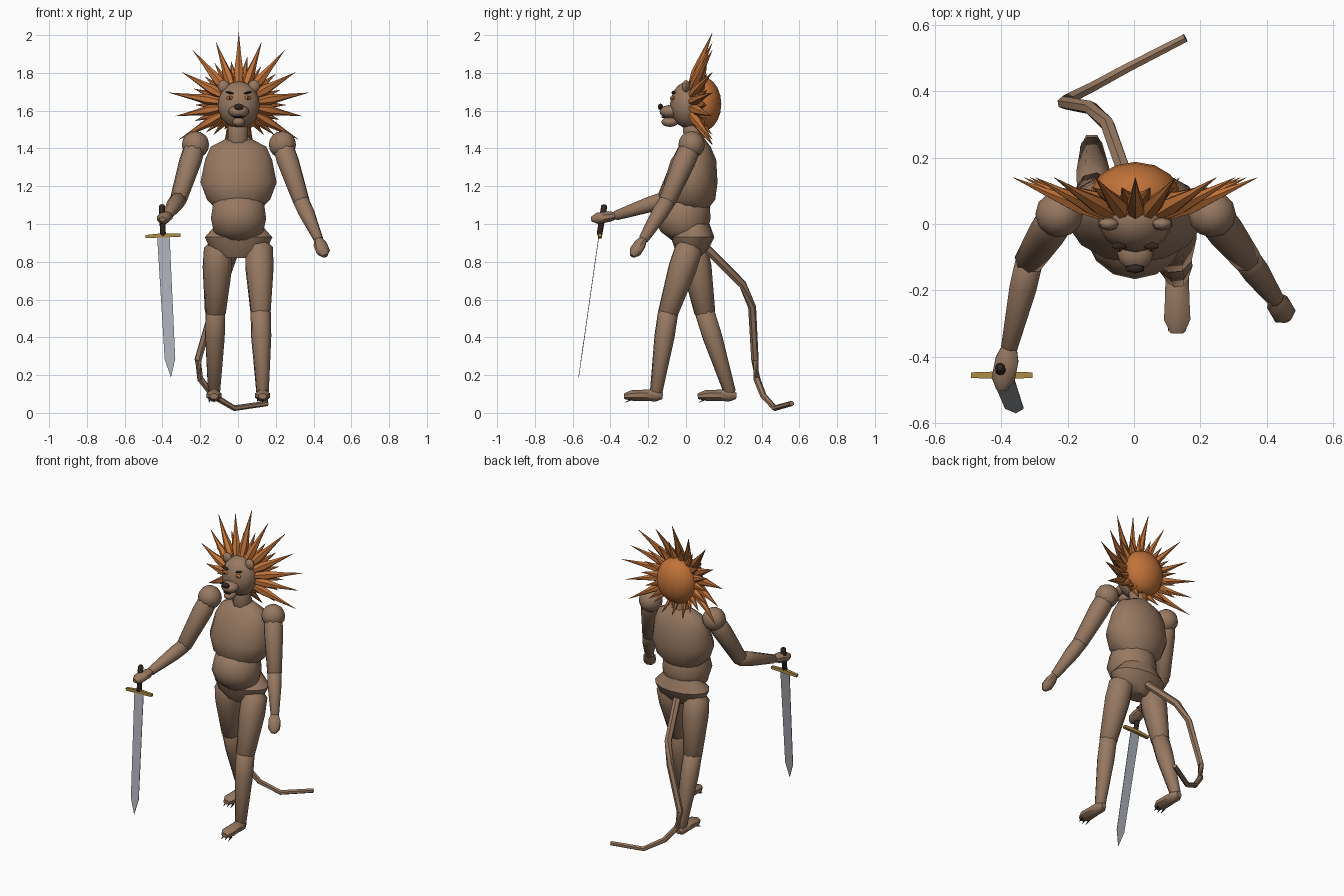
import bpy, bmesh, math
from mathutils import Vector, Matrix

cube = bpy.data.objects.get("Cube")
if cube:
    bpy.data.objects.remove(cube)


def material(name, rgb):
    m = bpy.data.materials.new(name)
    m.use_nodes = True
    m.diffuse_color = (*rgb, 1)
    m.node_tree.nodes["Principled BSDF"].inputs["Base Color"].default_value = (*rgb, 1)
    return m


FUR = material("brown fur", (0.31, 0.19, 0.12))
MANE = material("orange mane", (0.53, 0.17, 0.04))
DARK = material("dark brown", (0.035, 0.02, 0.015))
STEEL = material("grey steel", (0.40, 0.42, 0.46))
GOLD = material("dull gold", (0.42, 0.26, 0.06))


def finish(name, bm, mat, angle=45):
    bmesh.ops.recalc_face_normals(bm, faces=bm.faces[:])
    me = bpy.data.meshes.new(name)
    bm.to_mesh(me)
    bm.free()
    me.materials.append(mat)
    ob = bpy.data.objects.new(name, me)
    bpy.context.collection.objects.link(ob)
    bpy.ops.object.select_all(action='DESELECT')
    ob.select_set(True)
    bpy.context.view_layer.objects.active = ob
    bpy.ops.object.shade_smooth_by_angle(angle=math.radians(angle))
    return ob


def ball(name, centre, radii, mat=FUR, seg=12, rings=8, rot=None):
    bm = bmesh.new()
    m = Matrix.Translation(centre) @ (rot or Matrix()) @ Matrix.Diagonal((*radii, 1))
    bmesh.ops.create_uvsphere(bm, u_segments=seg, v_segments=rings, radius=1, matrix=m)
    return finish(name, bm, mat)


def add_tube(bm, rings, sides, upright=False):
    """Skin rings of (centre, rx, ry) along their path."""
    loops = []
    for i, (p, rx, ry) in enumerate(rings):
        a, b = rings[max(i - 1, 0)][0], rings[min(i + 1, len(rings) - 1)][0]
        q = (Vector(b) - Vector(a)).to_track_quat('Z', 'Y')
        loop = []
        for k in range(sides):
            t = math.tau * (k + 0.5) / sides
            v = Vector((rx * math.cos(t), ry * math.sin(t), 0))
            loop.append(bm.verts.new(Vector(p) + (v if upright else q @ v)))
        loops.append(loop)
    for l0, l1 in zip(loops, loops[1:]):
        for k in range(sides):
            n = (k + 1) % sides
            bm.faces.new((l0[k], l0[n], l1[n], l1[k]))
    bm.faces.new(loops[0][::-1])
    bm.faces.new(loops[-1])


def tube(name, rings, mat=FUR, sides=8, upright=False):
    bm = bmesh.new()
    add_tube(bm, rings, sides, upright)
    return finish(name, bm, mat)


def limb(name, a, b, ra, rb, mat=FUR, bulge=1.08):
    """Tapered segment with rounded ends."""
    a, b = Vector(a), Vector(b)
    d = (b - a).normalized()
    r = [(a - d * ra * .5, ra * .5), (a, ra * .95), (a.lerp(b, .3), (ra * .7 + rb * .3) * bulge),
         (b, rb), (b + d * rb * .4, rb * .6)]
    return tube(name, [(p, w, w) for p, w in r], mat)


# Torso: chest, belly and hips as stacked profiles (z, y centre, rx, ry)
torso = {
    "chest": [(1.45, .055, .07, .045), (1.41, .05, .15, .08), (1.34, .04, .182, .12),
              (1.22, .025, .207, .142), (1.13, .02, .172, .135), (1.07, .02, .11, .09)],
    "belly": [(1.16, 0, .10, .09), (1.11, -.01, .138, .135), (1.03, -.018, .15, .148),
              (.96, -.01, .135, .125), (.91, 0, .08, .07)],
    "hips": [(1.0, .05, .12, .075), (.93, .035, .183, .115), (.87, .03, .155, .09),
             (.82, .02, .09, .05)],
}
for part, prof in torso.items():
    tube(part, [((.003, y, z), rx, ry) for z, y, rx, ry in prof], FUR, 14, True)
limb("neck", (0, .05, 1.40), (0, .03, 1.55), .055, .055)

# Arms: shoulder, elbow, wrist, hand end
arms = {
    "left": [(.235, .03, 1.42), (.335, -.10, 1.12), (.425, -.225, .92), (.46, -.285, .83)],
    "right": [(-.225, .03, 1.42), (-.315, -.11, 1.13), (-.375, -.37, 1.045), (-.4, -.5, 1.025)],
}
for side, (sh, el, wr, hd) in arms.items():
    ball(side + "_shoulder", sh, (.072, .07, .072))
    limb(side + "_upper_arm", sh, el, .06, .046)
    limb(side + "_forearm", el, wr, .047, .027)
    w, h = Vector(wr), Vector(hd)
    tube(side + "_hand", [(w, .024, .02), (w.lerp(h, .3), .038, .03),
                          (w.lerp(h, .75), .038, .032), (h, .016, .014)])

# Legs in mid stride: hip, knee, ankle
legs = {
    "left": [(.112, .015, .87), (.12, -.095, .53), (.13, -.158, .11)],
    "right": [(-.105, .04, .87), (-.12, .10, .53), (-.127, .232, .11)],
}
for side, (hip, knee, ankle) in legs.items():
    limb(side + "_thigh", hip, knee, .08, .056)
    limb(side + "_shin", knee, ankle, .058, .034)
    x, y, z = ankle
    tube(side + "_foot", [((x, y + .035, .09), .018, .018), ((x, y, .093), .038, .035),
                          ((x, y - .07, .093), .04, .032), ((x, y - .13, .092), .043, .03),
                          ((x, y - .17, .088), .022, .016)])
    bm = bmesh.new()
    for k in (-1, 0, 1):
        add_tube(bm, [((x + k * .024, y - .13, .072), .007, .007),
                      ((x + k * .026, y - .165, .055), .001, .001)], 4)
    finish(side + "_claws", bm, DARK)

# Tail
path = [(-.01, .10, .88), (-.08, .30, .68), (-.13, .35, .56), (-.212, .365, .28),
        (-.2, .375, .18), (-.13, .41, .09), (-.02, .47, .025), (.155, .56, .05)]
tube("tail", [(p, .024 - .0014 * i, .024 - .0014 * i) for i, p in enumerate(path)], FUR, 6)

# Head and face
CX = .004
ball("head", (CX, .015, 1.63), (.113, .1, .125), FUR, 14, 10)
ball("muzzle", (CX, -.085, 1.595), (.055, .055, .035))
ball("jaw", (CX, -.085, 1.54), (.034, .045, .026))
ball("nose", (CX, -.135, 1.62), (.03, .014, .018), DARK, 6, 4)
ball("mouth", (CX, -.118, 1.566), (.03, .012, .006), DARK, 8, 4)
for s, side in ((1, "left"), (-1, "right")):
    x = CX + s * .048
    ball(side + "_ear", (CX + s * .08, .0, 1.728), (.032, .02, .034), FUR, 8, 6)
    ball(side + "_eye", (x, -.07, 1.668), (.018, .012, .011), MANE, 8, 6)
    ball(side + "_pupil", (x, -.08, 1.668), (.006, .004, .007), DARK, 6, 4)
    ball(side + "_brow", (x, -.066, 1.695), (.026, .012, .006), DARK, 6, 4,
         Matrix.Rotation(-s * .25, 4, 'Y'))

# Mane: rounded back and two rings of leaf-shaped spikes
ball("mane_back", (CX, .085, 1.635), (.135, .102, .145), MANE, 14, 10)


def spike_ring(name, count, phase, y0, lean, reach, width):
    bm = bmesh.new()
    for i in range(count):
        a = math.tau * (i + phase) / count
        r = reach * (1 - .08 * (i % 2) + .03 * math.sin(a))
        if math.sin(a) < -.75:
            r *= .62
        out = Vector((math.cos(a), 0, math.sin(a)))
        c = Vector((CX, y0, 1.63))
        pts = [(.08, .55, 0), (.45 * r, 1, .3), (.7 * r, .5, .6), (r, .02, 1)]
        add_tube(bm, [(c + out * d + Vector((0, lean * t, 0)), width * w, width * w)
                      for d, w, t in pts], 6)
    finish(name, bm, MANE)


spike_ring("long_mane_spikes", 18, .5, .02, .12, .372, .028)
spike_ring("short_mane_spikes", 18, 0, .05, .06, .25, .03)

# Sword: grip, pommel, cross guard and thin pointed blade
limb("sword_grip", (-.403, -.433, 1.095), (-.397, -.458, .945), .017, .015, DARK, 1)
bm = bmesh.new()
add_tube(bm, [((-.49, -.455, .933), .012, .012), ((-.40, -.455, .94), .016, .016),
              ((-.305, -.455, .94), .012, .012)], 4)
finish("sword_guard", bm, GOLD, 20)

bm = bmesh.new()
top, tip = Vector((-.395, -.46, .935)), Vector((-.355, -.567, .188))
along = tip - top
across = Vector((1, 0, .05))
outline = [(0, -.033), (.87, -.028), (1, 0), (.87, .028), (0, .033)]
face = bm.faces.new([bm.verts.new(top + along * t + across * w) for t, w in outline])
ext = bmesh.ops.extrude_face_region(bm, geom=[face])
offset = along.cross(across).normalized() * .003
bmesh.ops.translate(bm, vec=offset, verts=[v for v in ext["geom"] if isinstance(v, bmesh.types.BMVert)])
finish("sword_blade", bm, STEEL, 20)
